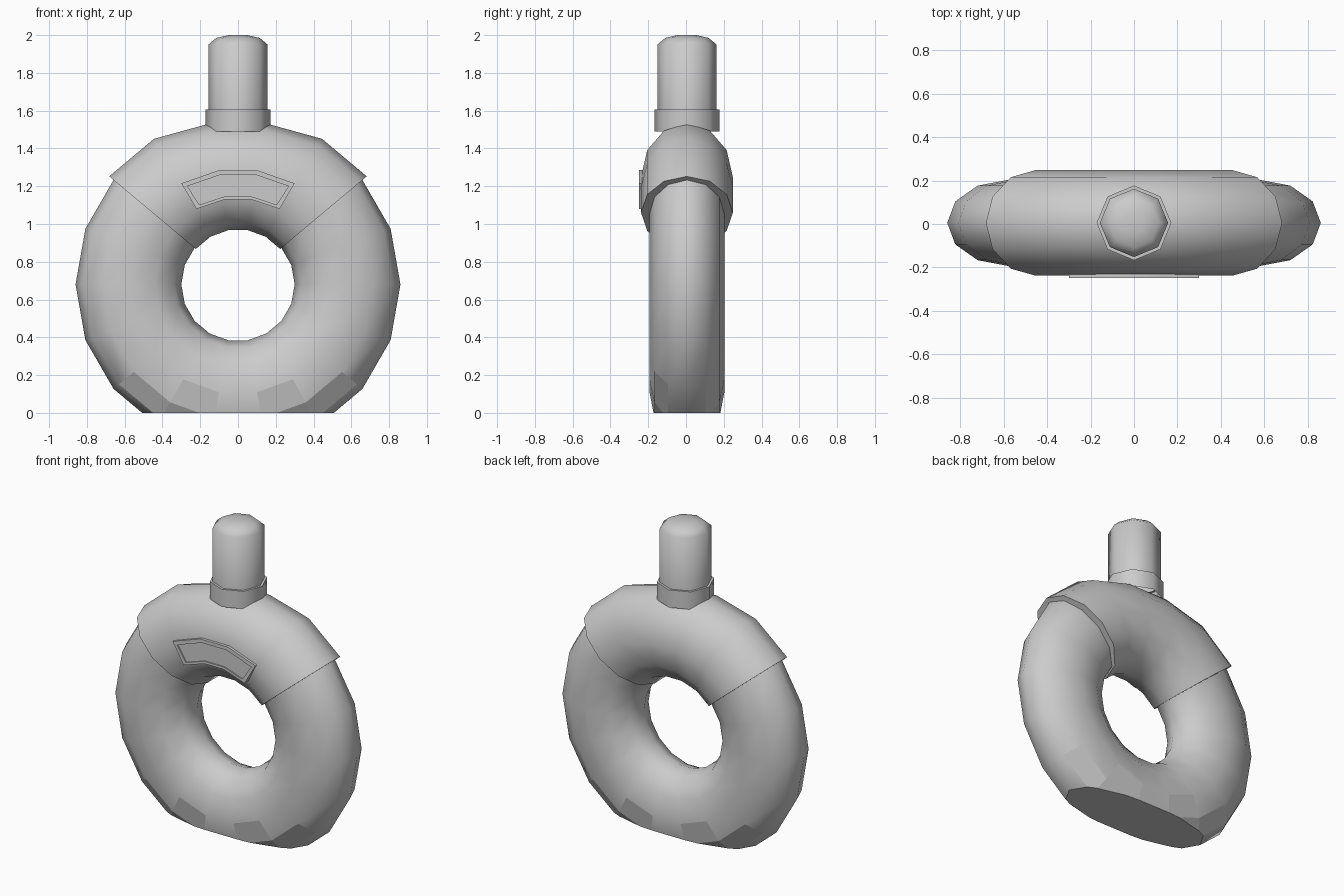
import bpy
import bmesh
from math import cos, sin, radians, pi
from mathutils import Vector

if "Cube" in bpy.data.objects:
    bpy.data.objects.remove(bpy.data.objects["Cube"], do_unlink=True)

CENTRE_Z = 0.68   # height of the ring's centre
SHIFT_Y = 0.005   # the body sits slightly behind the front plate

grey = bpy.data.materials.new("plain grey")
grey.use_nodes = True
grey.diffuse_color = (0.6, 0.6, 0.6, 1)
grey.node_tree.nodes["Principled BSDF"].inputs["Base Color"].default_value = (0.6, 0.6, 0.6, 1)


def finish(bm, name, limit=55):
    """Smooth the mesh, keep steep edges and flat caps sharp, and link it."""
    bmesh.ops.recalc_face_normals(bm, faces=bm.faces[:])
    for face in bm.faces:
        face.smooth = len(face.verts) <= 4
    for edge in bm.edges:
        capped = any(len(f.verts) > 4 for f in edge.link_faces)
        steep = edge.calc_face_angle(0) > radians(limit)
        edge.smooth = not (capped or steep)
    mesh = bpy.data.meshes.new(name)
    bm.to_mesh(mesh)
    bm.free()
    mesh.materials.append(grey)
    obj = bpy.data.objects.new(name, mesh)
    bpy.context.collection.objects.link(obj)
    return obj


def bridge(bm, a, b):
    for i in range(len(a)):
        j = (i + 1) % len(a)
        bm.faces.new((a[i], a[j], b[j], b[i]))


def ring_section(bm, angle, inner, outer, half_depth, sides=12):
    """Oval cross-section of the ring at one angle."""
    a, mid, half = radians(angle), (inner + outer) / 2, (outer - inner) / 2
    verts = []
    for k in range(sides):
        t = 2 * pi * k / sides
        r = mid + half * cos(t)
        verts.append(bm.verts.new((r * cos(a), half_depth * sin(t) + SHIFT_Y,
                                   CENTRE_Z + r * sin(a))))
    return verts


def lathe(name, profile, sides=8):
    bm = bmesh.new()
    verts = [bm.verts.new((r, SHIFT_Y, z)) for r, z in profile]
    edges = [bm.edges.new(pair) for pair in zip(verts, verts[1:])]
    bmesh.ops.spin(bm, geom=verts + edges, cent=(0, SHIFT_Y, 0), axis=(0, 0, 1),
                   angle=2 * pi, steps=sides)
    bmesh.ops.remove_doubles(bm, verts=bm.verts[:], dist=0.0005)
    return finish(bm, name)


# Ring body, cut flat at the base
bm = bmesh.new()
rings = [ring_section(bm, a, 0.30, 0.86, 0.198) for a in range(0, 360, 20)]
for i, ring in enumerate(rings):
    bridge(bm, ring, rings[(i + 1) % len(rings)])
cut = bmesh.ops.bisect_plane(bm, geom=bm.verts[:] + bm.edges[:] + bm.faces[:],
                             plane_co=(0, 0, 0), plane_no=(0, 0, -1), clear_outer=True)
rim = [e for e in cut["geom_cut"] if isinstance(e, bmesh.types.BMEdge)]
bmesh.ops.contextual_create(bm, geom=rim)
finish(bm, "ring_body")

# Thicker sleeve over the top of the ring, flattened under the neck
bm = bmesh.new()
rings = [ring_section(bm, a, 0.292, 0.865 if a in (80, 100) else 0.89, 0.243)
         for a in range(40, 141, 20)]
for a, b in zip(rings, rings[1:]):
    bridge(bm, a, b)
bm.faces.new(rings[0])
bm.faces.new(rings[-1])
finish(bm, "top_sleeve")

# Neck collar and rounded cap
lathe("neck_collar", [(0.172, 1.49), (0.172, 1.605), (0.145, 1.605)])
lathe("neck_cap", [(0.157, 1.55), (0.157, 1.95), (0.115, 1.985), (0.05, 2.0), (0, 2.0)])


# Arched front plate: raised frame around a recessed panel
def arch(bm, half, y):
    points = half + [(-x, z) for x, z in reversed(half)]
    return [bm.verts.new((x, y, z)) for x, z in points]


OUTER = [(0.10, 1.285), (0.30, 1.215), (0.22, 1.08), (0.07, 1.13)]
INNER = [(0.09, 1.262), (0.268, 1.2), (0.205, 1.102), (0.07, 1.146)]

bm = bmesh.new()
loops = [arch(bm, OUTER, -0.18), arch(bm, OUTER, -0.248),
         arch(bm, INNER, -0.248), arch(bm, INNER, -0.18)]
for a, b in zip(loops, loops[1:] + loops[:1]):
    bridge(bm, a, b)
finish(bm, "plate_frame", 25)

bm = bmesh.new()
back, front = arch(bm, INNER, -0.18), arch(bm, INNER, -0.24)
bridge(bm, back, front)
bm.faces.new(front)
bm.faces.new(back)
finish(bm, "plate_panel", 25)
